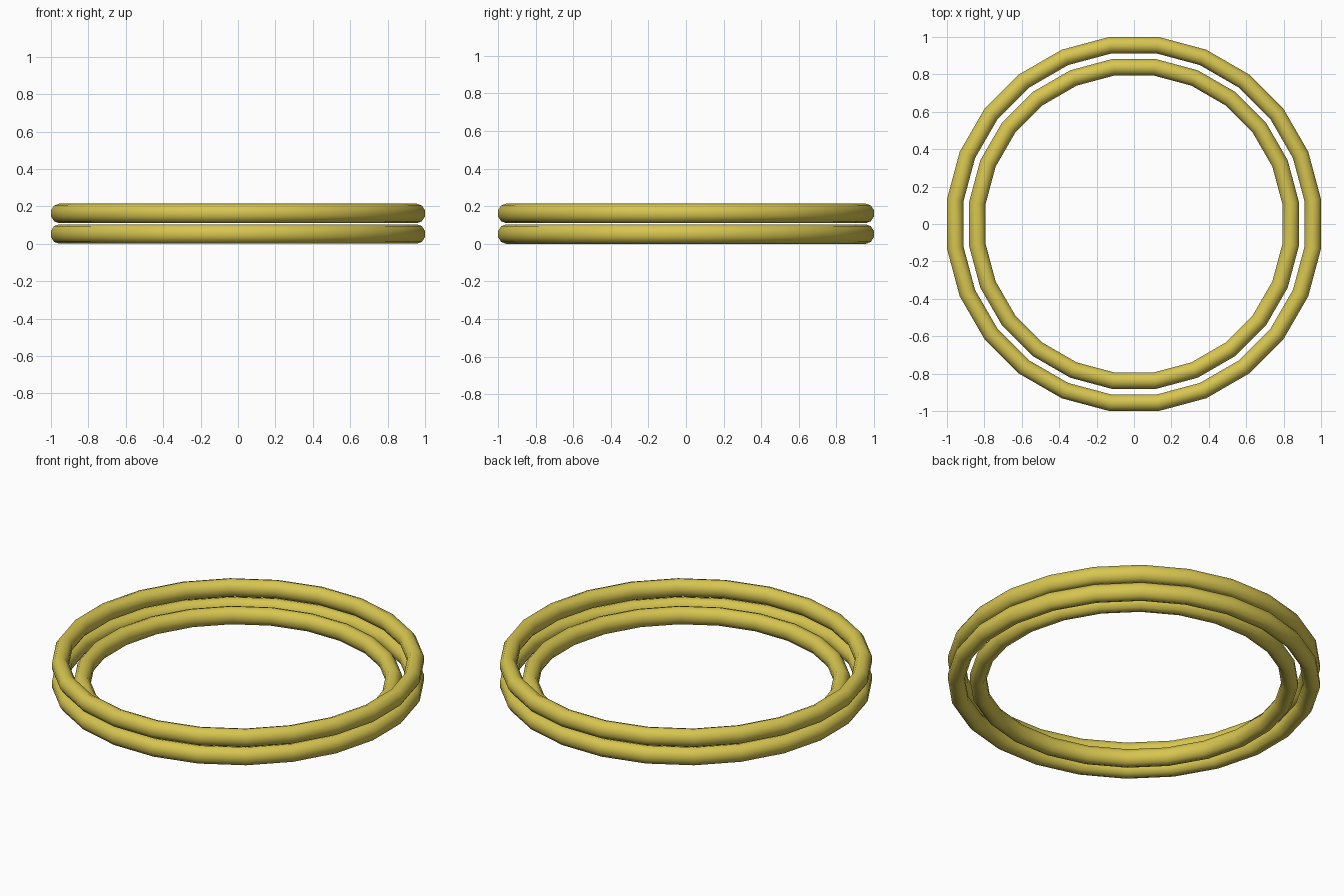
import bpy
import bmesh
from math import cos, sin, pi

cube = bpy.data.objects.get("Cube")
if cube:
    bpy.data.objects.remove(cube, do_unlink=True)

# Shared gold material
GOLD = (0.68, 0.56, 0.08, 1.0)
gold = bpy.data.materials.new("gold")
gold.use_nodes = True
gold.diffuse_color = GOLD
gold.node_tree.nodes["Principled BSDF"].inputs["Base Color"].default_value = GOLD

SEGMENTS = 24   # around each ring
SIDES = 10      # around the tube
HALF_WIDTH, HALF_HEIGHT = 0.044, 0.052


def make_ring(name, outer, z):
    """Closed tube whose flat facets reach the outer distance on each axis."""
    bm = bmesh.new()
    stretch = 1 / cos(pi / SEGMENTS)
    loops = []
    for i in range(SEGMENTS):
        a = 2 * pi * (i + 0.5) / SEGMENTS
        loop = []
        for j in range(SIDES):
            t = pi / 2 + 2 * pi * j / SIDES
            # the tube's sides are flat, so widen by its apothem
            r = (outer - HALF_WIDTH + HALF_WIDTH * cos(t) / cos(pi / SIDES)) * stretch
            loop.append(bm.verts.new((r * cos(a), r * sin(a), z + HALF_HEIGHT * sin(t))))
        loops.append(loop)
    for i, loop in enumerate(loops):
        following = loops[(i + 1) % SEGMENTS]
        for j in range(SIDES):
            k = (j + 1) % SIDES
            bm.faces.new((loop[j], following[j], following[k], loop[k]))
    bmesh.ops.recalc_face_normals(bm, faces=bm.faces)
    for face in bm.faces:
        face.smooth = True
    mesh = bpy.data.meshes.new(name)
    bm.to_mesh(mesh)
    bm.free()
    mesh.materials.append(gold)
    ring = bpy.data.objects.new(name, mesh)
    bpy.context.collection.objects.link(ring)


# Two stacked outer rings and one smaller ring nested in the lower one
make_ring("lower_outer_ring", 1.0, 0.052)
make_ring("upper_outer_ring", 1.0, 0.162)
make_ring("inner_ring", 0.882, 0.052)
